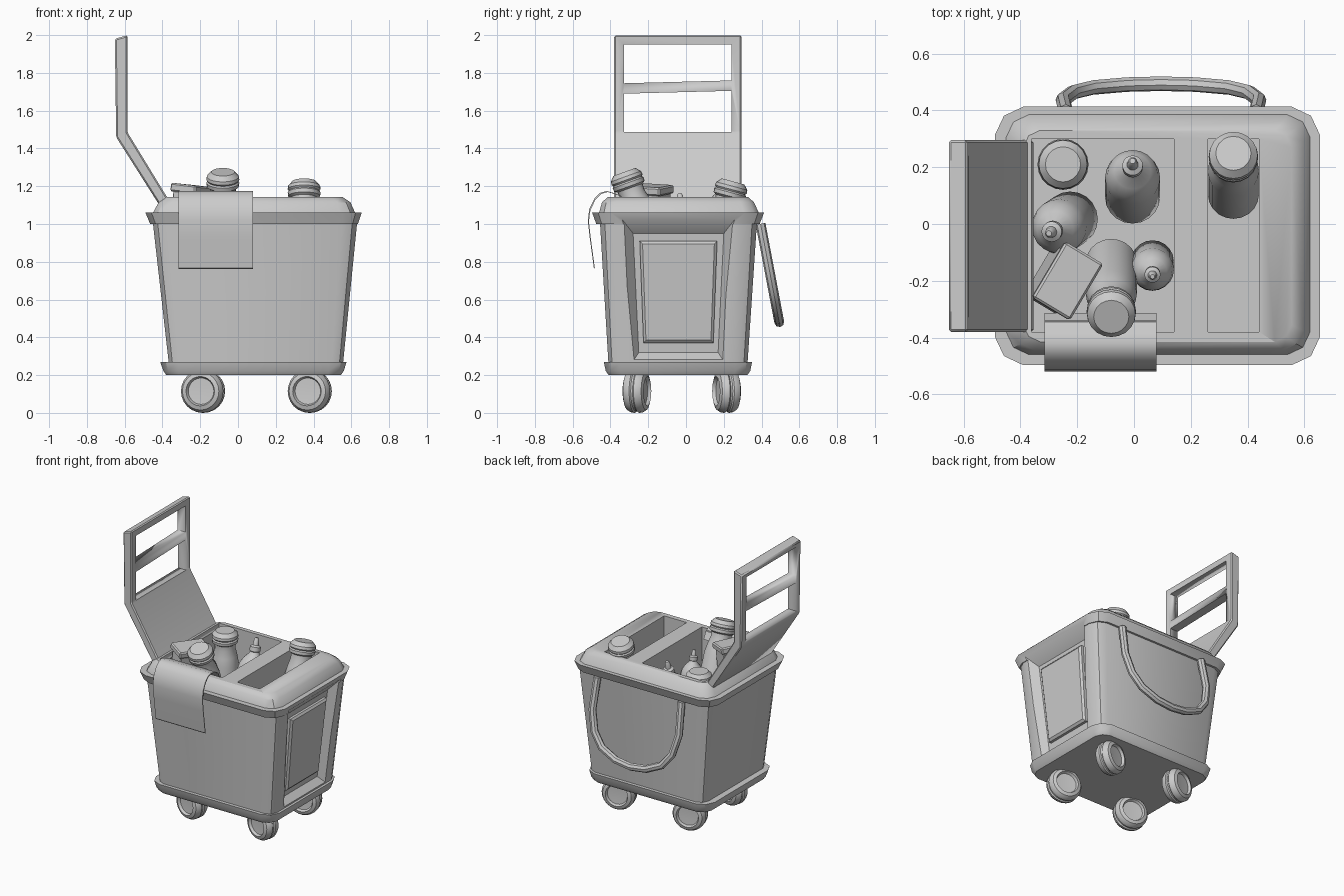
import bpy, bmesh, math
from mathutils import Vector, Matrix

if "Cube" in bpy.data.objects:
    bpy.data.objects.remove(bpy.data.objects["Cube"])


def activate(ob):
    for o in bpy.context.selected_objects:
        o.select_set(False)
    ob.select_set(True)
    bpy.context.view_layer.objects.active = ob


def loft(name, rings, bevel=0, angle=35, closed=True, matrix=None):
    """Skin a list of equal-length point rings and cap both ends."""
    bm = bmesh.new()
    vs = [[bm.verts.new(p) for p in r] for r in rings]
    n = len(rings[0])
    for a, b in zip(vs, vs[1:]):
        for i in range(n):
            j = (i + 1) % n
            bm.faces.new((a[i], a[j], b[j], b[i]))
    bm.faces.new(vs[0])
    bm.faces.new(vs[-1])
    bmesh.ops.recalc_face_normals(bm, faces=bm.faces)
    if bevel:
        bmesh.ops.bevel(bm, geom=bm.edges[:], offset=bevel, segments=1, affect='EDGES')
    if matrix:
        bm.transform(matrix)
    me = bpy.data.meshes.new(name)
    bm.to_mesh(me)
    bm.free()
    ob = bpy.data.objects.new(name, me)
    bpy.context.collection.objects.link(ob)
    activate(ob)
    bpy.ops.object.shade_smooth_by_angle(angle=math.radians(angle))
    return ob


def rounded(x0, x1, y0, y1, z, c):
    """Rectangle ring with two-segment corners."""
    k = c * 0.32
    pts = []
    for cx, cy, sx, sy in ((x1, y1, 1, 1), (x0, y1, -1, 1), (x0, y0, -1, -1), (x1, y0, 1, -1)):
        q = [(cx, cy - sy * c, z), (cx - sx * k, cy - sy * k, z), (cx - sx * c, cy, z)]
        pts += q if sx * sy > 0 else q[::-1]
    return pts


def box(name, x0, x1, y0, y1, z0, z1, bevel=0, matrix=None):
    return loft(name, [[(x0, y0, z), (x1, y0, z), (x1, y1, z), (x0, y1, z)] for z in (z0, z1)],
                bevel, matrix=matrix)


def lathe(name, profile, matrix, seg=20):
    rings = [[(r * math.cos(2 * math.pi * i / seg), r * math.sin(2 * math.pi * i / seg), z)
              for i in range(seg)] for r, z in profile]
    return loft(name, rings, matrix=matrix)


def cut(ob, cutter):
    m = ob.modifiers.new("cut", 'BOOLEAN')
    m.object, m.operation, m.solver = cutter, 'DIFFERENCE', 'EXACT'
    activate(ob)
    bpy.ops.object.modifier_apply(modifier=m.name)
    bpy.data.objects.remove(cutter)


def place(x, y, z, rx=0, ry=0, rz=0):
    r = [Matrix.Rotation(math.radians(a), 4, ax) for a, ax in ((rz, 'Z'), (ry, 'Y'), (rx, 'X'))]
    return Matrix.Translation((x, y, z)) @ r[0] @ r[1] @ r[2]


# Tub with rim and raised lid, as one tapered shell
body = loft("tub", [
    rounded(-.365, .555, -.41, .325, .25, .06),
    rounded(-.45, .63, -.455, .375, 1.0, .08),
    rounded(-.465, .635, -.475, .39, 1.0, .09),
    rounded(-.49, .655, -.497, .413, 1.06, .1),
    rounded(-.45, .62, -.46, .385, 1.06, .08),
    rounded(-.42, .595, -.445, .36, 1.115, .07),
    rounded(-.39, .555, -.415, .33, 1.142, .06)])
cut(body, box("cut_a", -.36, .14, -.38, .3, .66, 1.3))
cut(body, box("cut_b", .26, .44, -.38, .3, .66, 1.3))


def side_ring(off, yt, zt, yb, zb):
    """Ring lying parallel to the sloping right side; half widths about y = -0.04."""
    def fx(z): return .555 + (z - .25) * .1 + off
    return [(fx(z), -.04 + y, z) for y, z in ((-yt, zt), (yt, zt), (yb, zb), (-yb, zb))]


# Recess and door panel on the right side
cut(body, loft("cut_c", [side_ring(-.05, .24, .95, .21, .32), side_ring(.06, .345, 1.085, .265, .235)]))
activate(body)
bpy.ops.object.shade_smooth_by_angle(angle=math.radians(35))
loft("door_panel", [side_ring(-.07, .205, .91, .185, .37), side_ring(-.032, .205, .91, .185, .37),
                    side_ring(-.02, .19, .895, .172, .385)])

# Base skirt
loft("base", [rounded(-.38, .545, -.41, .325, .2, .07),
              rounded(-.395, .56, -.425, .34, .222, .08),
              rounded(-.412, .575, -.435, .35, .27, .09),
              rounded(-.365, .545, -.405, .32, .27, .06)])

# Four wheels, slightly swivelled
half = [(.03, .038), (.07, .04), (.078, .058), (.1, .05), (.113, .03), (.115, .012), (.108, .005)]
wheel = half + [(r, -z) for r, z in half[::-1]]
for x in (-.185, .38):
    for y, yaw in ((-.26, -15), (.215, 15)):
        lathe("wheel", wheel, place(x, y, .115, rx=90, rz=yaw), 24)

# Push handle: bent plate with two windows
prof = [(-.35, 1.1), (-.585, 1.485), (-.585, 2.0), (-.652, 1.98), (-.645, 1.46), (-.41, 1.09)]
handle = loft("push_handle", [[(x, y, z) for x, z in prof] for y in (-.38, .295)], bevel=.008)
for zs in ((1.745, 1.76, 1.95, 1.95), (1.487, 1.487, 1.705, 1.69)):
    pts = list(zip((-.328, .24, .24, -.328), zs))
    cut(handle, loft("cut_w", [[(x, y, z) for y, z in pts] for x in (-.8, -.5)]))

# Carry bail hanging at the back
right = [(.335, 1.0), (.345, .78), (.31, .64), (.24, .55), (.12, .495)]
path = right + [(0, .48)] + [(-x, z) for x, z in right[::-1]]
path = [Vector((.095 + x, .395 + (1.0 - z) * .19, z)) for x, z in path]
normal = Vector((0, 1, .19)).normalized()
rings = []
for i, p in enumerate(path):
    t = (path[min(i + 1, len(path) - 1)] - path[max(i - 1, 0)]).normalized()
    u = t.cross(normal)
    rings.append([p + .026 * (u * math.cos(a * math.pi / 4) + normal * math.sin(a * math.pi / 4))
                  for a in range(8)])
loft("carry_bail", rings, angle=40)

# Cloth draped over the front rim
cloth = [(-.32, 1.1), (-.345, 1.15), (-.385, 1.165), (-.42, 1.175), (-.455, 1.165), (-.485, 1.135),
         (-.512, 1.08), (-.52, 1.02), (-.51, .93), (-.488, .768)]
loft("cloth", [[(x, y + dy, z - dz) for x, dy, dz in
                ((-.315, 0, 0), (.08, 0, 0), (.08, .006, .006), (-.315, .006, .006))]
               for y, z in cloth])

# Capped bottles
bottle = [(.075, 0), (.09, .02), (.09, .34), (.08, .4), (.068, .45), (.07, .485), (.085, .495),
          (.087, .515), (.08, .523), (.087, .532), (.085, .55), (.062, .575)]
lathe("bottle", bottle, place(-.08, -.13, .735, rx=20))
lathe("bottle", bottle, place(.35, .1, .67, rx=-15))
lathe("bottle", bottle, place(-.25, .21, .58))

# Bottles with a pointed nozzle
squirt = [(.085, 0), (.097, .02), (.097, .28), (.088, .33), (.065, .37), (.036, .4), (.03, .415),
          (.036, .42), (.036, .45), (.02, .46), (.016, .5), (.01, .51)]
for x, y, z, rx, ry, s in ((-.005, .09, .67, -15, 0, 1), (-.22, .02, .66, 6, -9, 1), (.065, -.13, .68, 8, 0, .78)):
    lathe("nozzle_bottle", squirt, place(x, y, z, rx, ry) @ Matrix.Scale(s, 4))

# Lidded carton in the front left corner
spot = place(-.235, -.2, 1.18, rx=-3, ry=6, rz=-31)
box("carton_lid", -.078, .078, -.115, .115, -.02, .025, .008, spot)
box("carton", -.066, .066, -.1, .1, -.4, -.01, .006, spot)
